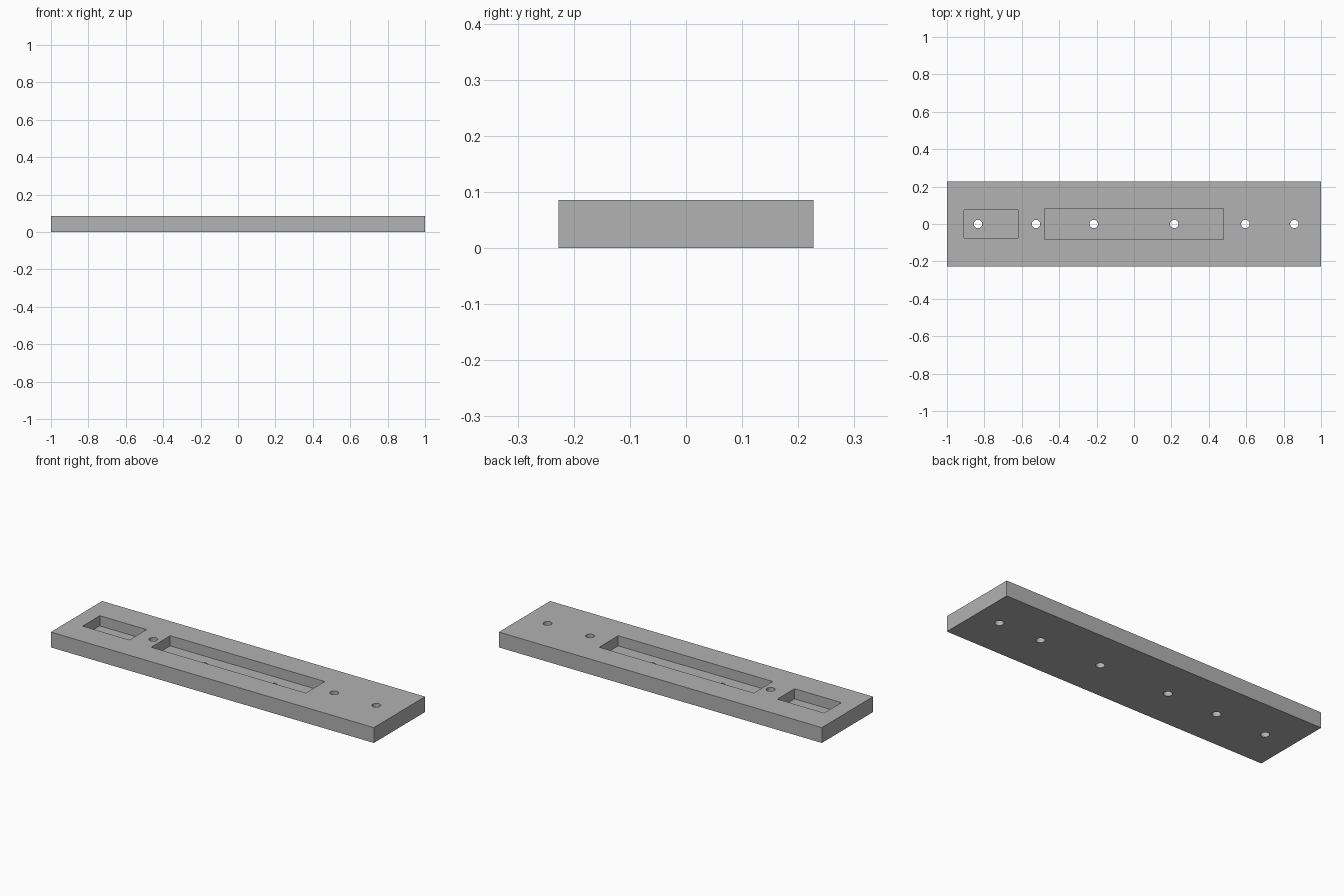
import bpy

if "Cube" in bpy.data.objects:
    bpy.data.objects.remove(bpy.data.objects["Cube"], do_unlink=True)

THICK, WIDTH = 0.086, 0.454
FLOOR = 0.029        # height of the pocket floors
HOLE_RADIUS = 0.0225

grey = bpy.data.materials.new("plain grey")
grey.use_nodes = True
colour = (0.445, 0.445, 0.445, 1)
grey.diffuse_color = colour
grey.node_tree.nodes["Principled BSDF"].inputs["Base Color"].default_value = colour


def box(name, x0, x1, half_y, z0, z1):
    bpy.ops.mesh.primitive_cube_add(size=1, location=((x0 + x1) / 2, 0, (z0 + z1) / 2))
    ob = bpy.context.object
    ob.name = name
    ob.scale = (x1 - x0, 2 * half_y, z1 - z0)
    bpy.ops.object.transform_apply(location=True, rotation=False, scale=True)
    ob.data.materials.append(grey)
    return ob


def cut(target, cutter):
    cutter.hide_render = True
    mod = target.modifiers.new(cutter.name, 'BOOLEAN')
    mod.operation = 'DIFFERENCE'
    mod.solver = 'EXACT'
    mod.object = cutter
    bpy.context.view_layer.objects.active = target
    bpy.ops.object.modifier_apply(modifier=mod.name)
    bpy.data.objects.remove(cutter, do_unlink=True)


# Flat mounting plate
plate = box("mounting_plate", -1, 1, WIDTH / 2, 0, THICK)

# Two rectangular pockets sunk into the top
cut(plate, box("small_pocket", -0.909, -0.619, 0.076, FLOOR, THICK * 2))
cut(plate, box("long_pocket", -0.479, 0.479, 0.084, FLOOR, THICK * 2))

# Row of round screw holes through the plate
for x in (-0.834, -0.524, -0.215, 0.215, 0.595, 0.857):
    bpy.ops.mesh.primitive_cylinder_add(vertices=32, radius=HOLE_RADIUS,
                                        depth=THICK * 4, location=(x, 0, 0))
    drill = bpy.context.object
    drill.name = "screw_hole"
    drill.data.materials.append(grey)
    cut(plate, drill)

# Round hole walls, sharp plate edges
bpy.ops.object.select_all(action='DESELECT')
plate.select_set(True)
bpy.context.view_layer.objects.active = plate
bpy.ops.object.shade_smooth_by_angle()
